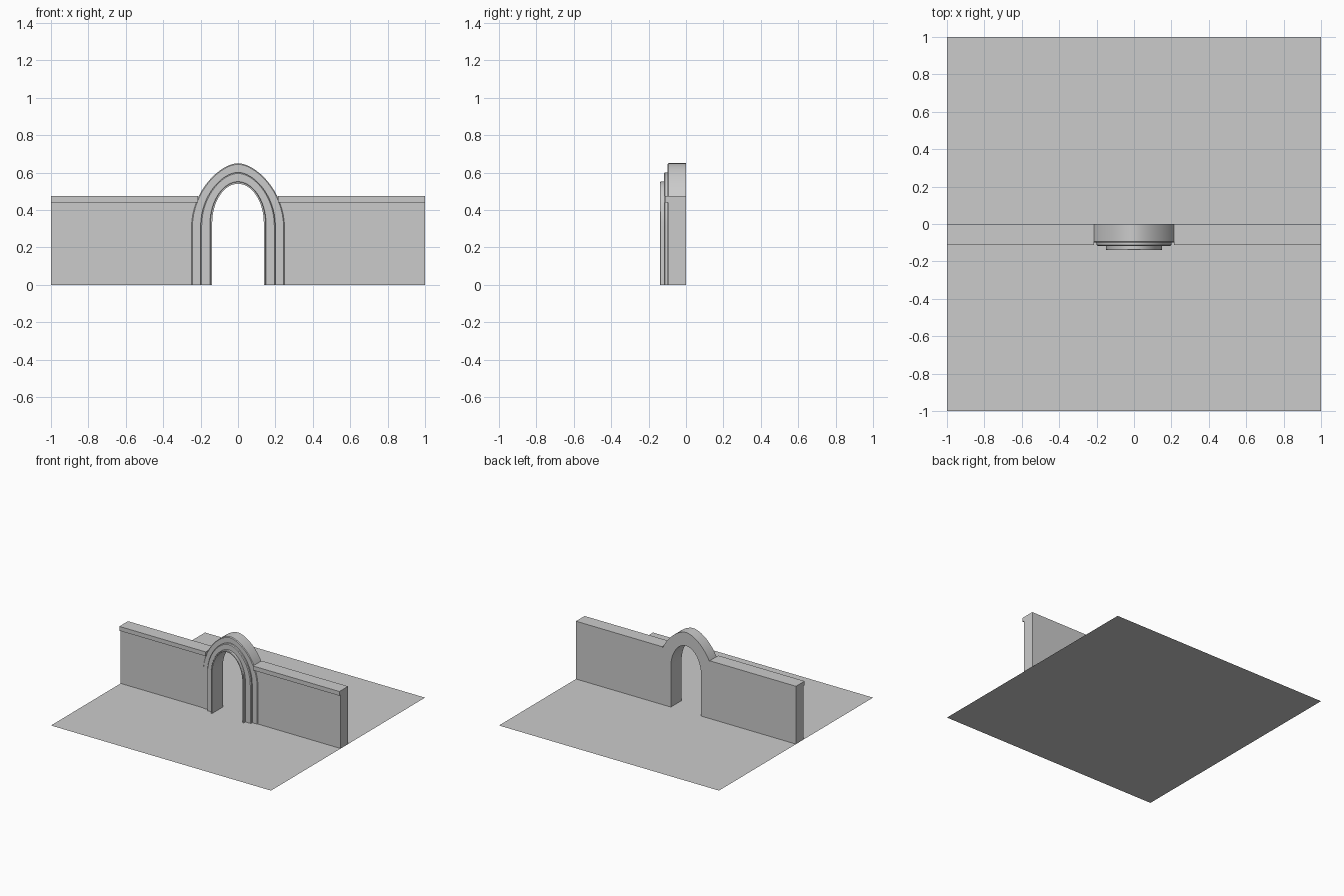
import bpy, bmesh
from mathutils import Vector
from mathutils.geometry import interpolate_bezier

if "Cube" in bpy.data.objects:
    bpy.data.objects.remove(bpy.data.objects["Cube"])

W_OUT, W_IN = 0.25, 0.138


def make_object(name, bm):
    bmesh.ops.recalc_face_normals(bm, faces=bm.faces)
    me = bpy.data.meshes.new(name)
    bm.to_mesh(me)
    bm.free()
    ob = bpy.data.objects.new(name, me)
    bpy.context.collection.objects.link(ob)
    return ob


def box(name, x0, x1, y0, y1, z0, z1):
    bm = bmesh.new()
    bmesh.ops.create_cube(bm, size=1)
    for v in bm.verts:
        v.co = ((x0 + x1) / 2 + v.co.x * (x1 - x0),
                (y0 + y1) / 2 + v.co.y * (y1 - y0),
                (z0 + z1) / 2 + v.co.z * (z1 - z0))
    return make_object(name, bm)


def arch_path(w):
    """Left foot to right foot, half-width w; slightly pointed outside, round inside."""
    f = (W_OUT - w) / (W_OUT - W_IN)
    mix = lambda a, b: a + (b - a) * f
    spring, top = mix(0.30, 0.33), mix(0.65, 0.54)
    rise, reach = mix(0.21, 0.115), mix(0.088, 0.075)
    half = interpolate_bezier(Vector((w, spring)), Vector((w, spring + rise)),
                              Vector((reach, top)), Vector((0, top)), 17)
    right = [(w, 0)] + [(p.x, p.y) for p in half]
    return [(-x, z) for x, z in right] + right[-2::-1]


# ground slab
bm = bmesh.new()
bmesh.ops.create_grid(bm, x_segments=1, y_segments=1, size=1)
make_object("ground_plane", bm)

# walls and coping on both sides of the doorway
for side, s in (("left", -1), ("right", 1)):
    a, b = sorted((0.20 * s, 1.0 * s))
    box(side + "_wall", a, b, -0.095, 0, 0, 0.44)
    a, b = sorted((0.215 * s, 1.0 * s))
    box(side + "_coping", a, b, -0.112, 0, 0.44, 0.475)

# stepped arch: moulding section (half-width, y) swept round the opening
section = [(0.25, 0), (0.25, -0.094), (0.244, -0.10),
           (0.20, -0.10), (0.20, -0.112), (0.194, -0.118),
           (0.15, -0.118), (0.15, -0.136), (0.147, -0.14),
           (W_IN, -0.14), (W_IN, 0)]
bm = bmesh.new()
rows = [[bm.verts.new((x, y, z)) for x, z in arch_path(w)] for w, y in section]
for i, row in enumerate(rows):
    nxt = rows[(i + 1) % len(rows)]
    for j in range(len(row) - 1):
        bm.faces.new((row[j], row[j + 1], nxt[j + 1], nxt[j]))
for end in (0, -1):
    bm.faces.new([r[end] for r in rows])
arch = make_object("stepped_arch", bm)
bpy.ops.object.select_all(action='DESELECT')
bpy.context.view_layer.objects.active = arch
arch.select_set(True)
bpy.ops.object.shade_smooth_by_angle()
